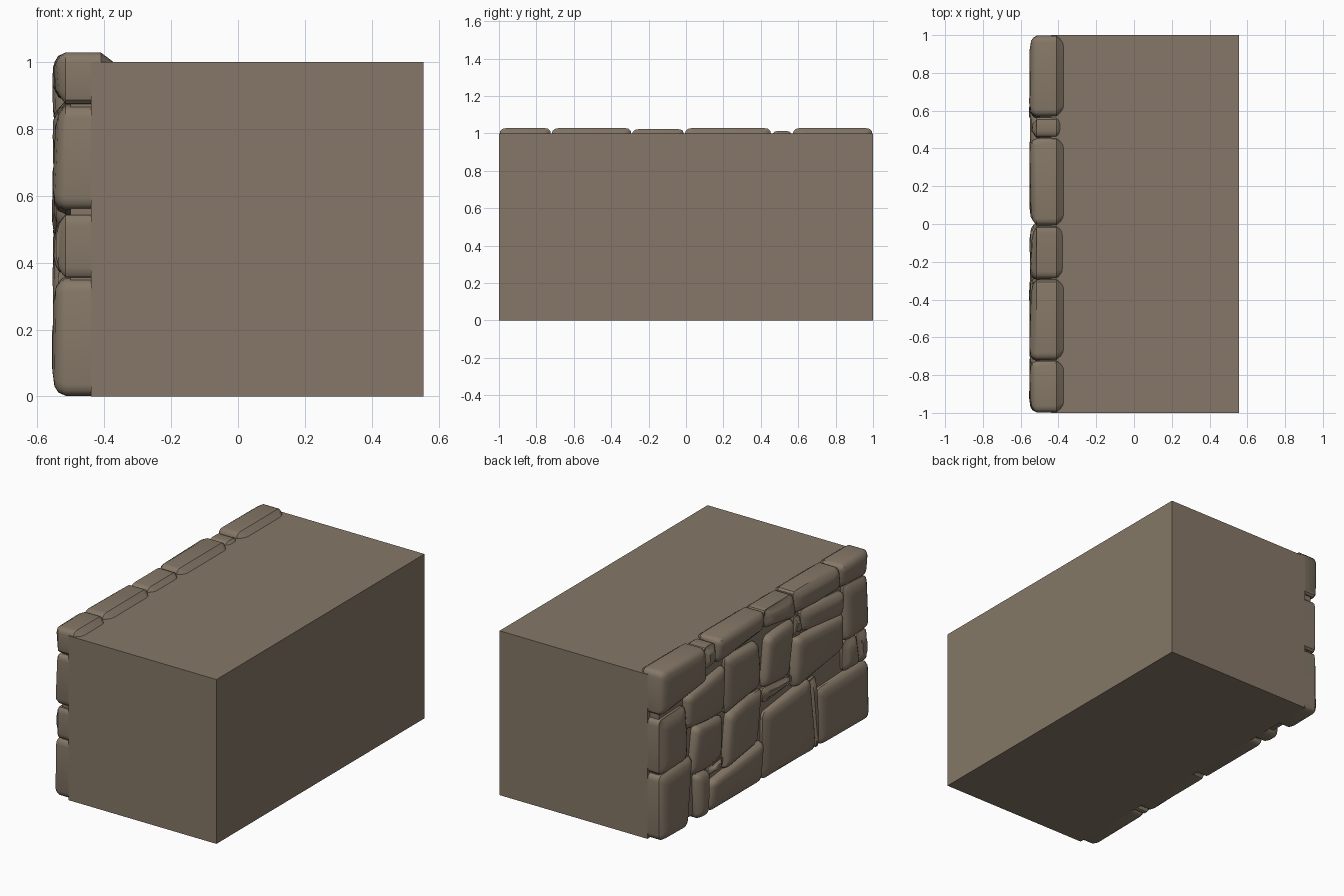
import bpy, bmesh, random
from mathutils import Vector

if "Cube" in bpy.data.objects:
    bpy.data.objects.remove(bpy.data.objects["Cube"])

random.seed(4)
stone_mat = bpy.data.materials.new("warm_grey_stone")
stone_mat.diffuse_color = (0.235, 0.187, 0.135, 1)
stone_mat.use_nodes = True
stone_mat.node_tree.nodes["Principled BSDF"].inputs["Base Color"].default_value = stone_mat.diffuse_color


def finish(name, bm):
    bmesh.ops.recalc_face_normals(bm, faces=bm.faces)
    me = bpy.data.meshes.new(name)
    bm.to_mesh(me)
    bm.free()
    me.materials.append(stone_mat)
    ob = bpy.data.objects.new(name, me)
    bpy.context.collection.objects.link(ob)
    return ob


def block(name, lo, hi):
    bm = bmesh.new()
    bmesh.ops.create_cube(bm, size=1)
    for v in bm.verts:
        v.co = [lo[i] + (v.co[i] + 0.5) * (hi[i] - lo[i]) for i in range(3)]
    return finish(name, bm)


# Solid block and the recessed bed behind the stones
block("wall_body", (-0.44, -1, 0), (0.555, 1, 1))
block("mortar_bed", (-0.50, -0.975, 0.03), (-0.42, 0.975, 0.985))

# Rough extents of each facing stone: y0, y1, z0, z1
STONES = [
    (.57, 1, .75, 1.03), (.46, .56, .90, 1.015), (0, .45, .88, 1.03),
    (-.29, -.02, .88, 1.025), (-.72, -.30, .88, 1.03), (-1, -.73, .88, 1.03),
    (.38, .74, .57, .86), (.75, 1, .41, .73), (.03, .36, .57, .87),
    (-.28, .01, .55, .86), (-.36, -.29, .76, .87), (-.76, -.37, .74, .87),
    (-1, -.77, .55, .87), (-.76, -.30, .45, .73), (.40, .74, .28, .56),
    (.02, .38, .23, .55), (-.26, 0, .48, .54), (-.46, 0, 0, .46),
    (-.52, -.48, 0, .43), (-1, -.53, 0, .36), (-.90, -.77, .36, .54),
    (-1, -.91, .35, .54), (.66, 1, 0, .40), (.53, .65, 0, .27),
    (.38, .52, .23, .28), (.02, .51, 0, .22),
]


def clip(poly, n, d):
    """Keep the part of a convex polygon where n.p <= d."""
    out = []
    for i, p in enumerate(poly):
        q = poly[(i + 1) % len(poly)]
        a, b = n.dot(p) - d, n.dot(q) - d
        if a <= 0:
            out.append(p)
        if a * b < 0:
            out.append(p.lerp(q, a / (a - b)))
    return out


def joint(a, b):
    """Slightly slanted joint line between two stones (normal a to b)."""
    gaps = [max(a[2*k], b[2*k]) - min(a[2*k+1], b[2*k+1]) for k in (0, 1)]
    k = 0 if gaps[0] > gaps[1] else 1
    mid = [(max(a[2*j], b[2*j]) + min(a[2*j+1], b[2*j+1])) / 2 for j in (0, 1)]
    n = Vector((0, 0))
    n[k] = 1 if a[2*k] + a[2*k+1] < b[2*k] + b[2*k+1] else -1
    n[1 - k] = random.uniform(-0.16, 0.16)
    return n, n.dot(Vector(mid))


def rounded(poly):
    out = []
    for i, p in enumerate(poly):
        ends = []
        for q in (poly[i - 1], poly[(i + 1) % len(poly)]):
            e = q - p
            ends.append(p + e * min(0.3, 0.035 / max(e.length, 1e-6)))
        for t in (0, 0.33, 0.67, 1):
            out.append(ends[0] * (1-t)**2 + p * 2*t*(1-t) + ends[1] * t*t)
    return out


# Cut every stone outline against all its neighbours
cells = []
for a in STONES:
    g = 0.05
    y0, y1 = max(a[0] - g, -0.999), min(a[1] + g, 0.999)
    z0, z1 = max(a[2] - g, 0), (a[3] if a[3] > 1 else a[3] + g)
    cells.append([Vector(c) for c in ((y0, z0), (y1, z0), (y1, z1), (y0, z1))])
for i in range(len(STONES)):
    for j in range(i):
        n, d = joint(STONES[i], STONES[j])
        cells[i] = clip(cells[i], n, d)
        cells[j] = clip(cells[j], -n, -d)

# Pillow profile of a stone: depth x, inset from the outline
PROFILE = [(-.37, .032), (-.41, .002), (-.515, .002), (-.536, .012),
           (-.548, .030), (-.5555, .075)]

bm = bmesh.new()
for poly in cells:
    if len(poly) < 3:
        continue
    ys, zs = [p.x for p in poly], [p.y for p in poly]
    c = Vector(((min(ys) + max(ys)) / 2, (min(zs) + max(zs)) / 2))
    hy, hz = (max(ys) - min(ys)) / 2, (max(zs) - min(zs)) / 2
    ty, tz = random.uniform(-.008, .008), random.uniform(-.008, .008)
    back = abs(ty) + abs(tz) + (0.015 if min(hy, hz) < 0.06 else 0)
    rings = []
    for k, (x, d) in enumerate(PROFILE):
        sy, sz = max(1 - d / hy, 0.4), max(1 - d / hz, 0.4)
        ring = []
        for p in rounded(poly):
            y, z = (p.x - c.x) * sy, (p.y - c.y) * sz
            dx = back * 0.7 + ty * y / hy + tz * z / hz if k > 2 else 0
            ring.append(bm.verts.new((x + dx, c.x + y, c.y + z)))
        rings.append(ring)
    m = len(rings[0])
    for r, s in zip(rings, rings[1:]):
        for i in range(m):
            bm.faces.new((r[i], r[(i + 1) % m], s[(i + 1) % m], s[i]))
    bm.faces.new(rings[0])
    bm.faces.new(rings[-1])

facing = finish("stone_facing", bm)
bpy.ops.object.select_all(action='DESELECT')
facing.select_set(True)
bpy.context.view_layer.objects.active = facing
bpy.ops.object.shade_smooth_by_angle(angle=0.6)
